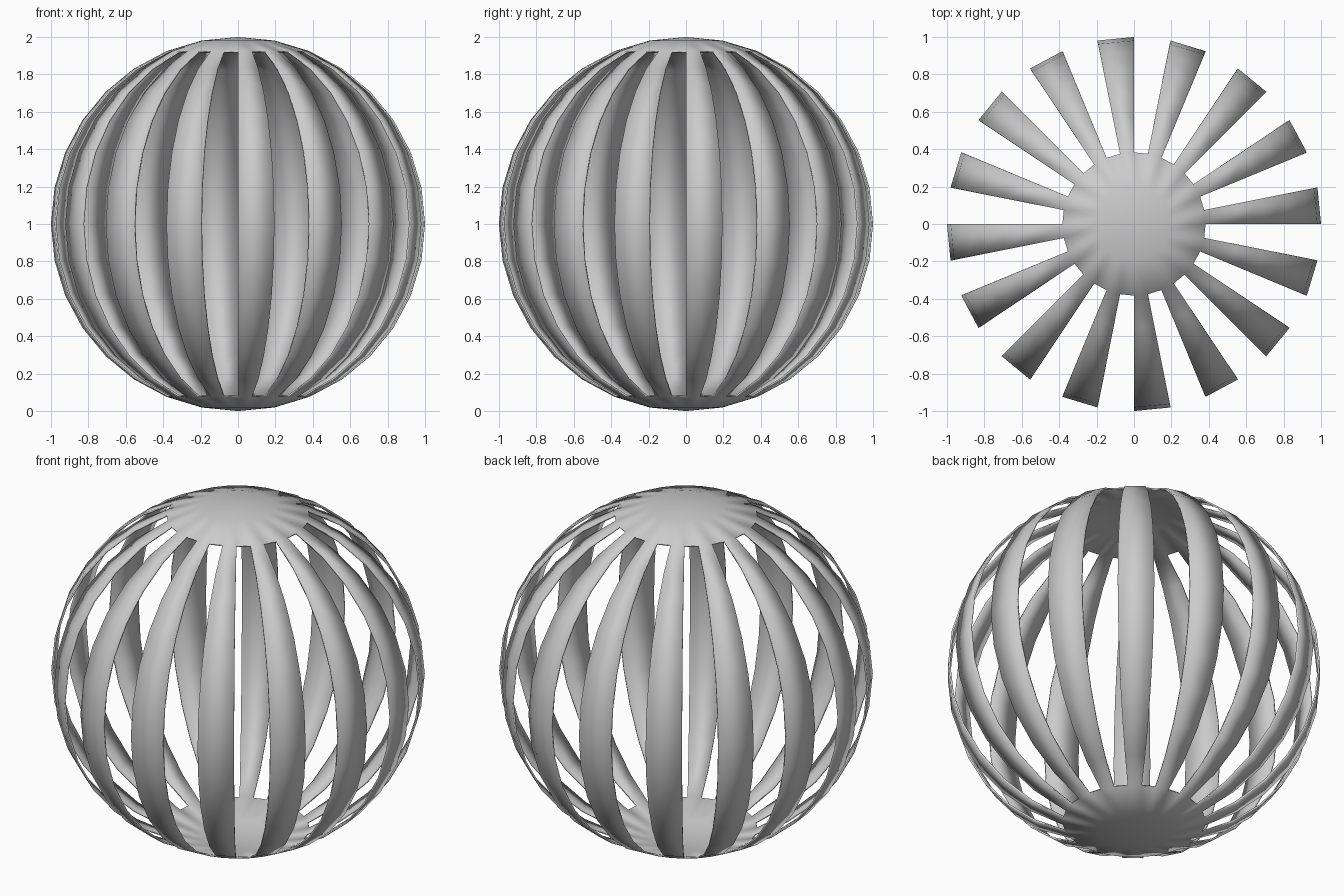
import bpy, bmesh, math

if "Cube" in bpy.data.objects:
    bpy.data.objects.remove(bpy.data.objects["Cube"])

SEG, RINGS, CAP_RINGS = 32, 16, 2

# Sphere with every second column of faces removed between the two caps
bm = bmesh.new()
bmesh.ops.create_uvsphere(bm, u_segments=SEG, v_segments=RINGS, radius=1.0)
cap_z = math.cos(math.pi * CAP_RINGS / RINGS)
gaps = []
for f in bm.faces:
    c = f.calc_center_median()
    column = int((math.atan2(c.y, c.x) % math.tau) / (math.tau / SEG))
    if abs(c.z) < cap_z and column % 2 == 1:
        gaps.append(f)
bmesh.ops.delete(bm, geom=gaps, context='FACES')
bmesh.ops.translate(bm, verts=bm.verts, vec=(0, 0, 1))
for f in bm.faces:
    f.smooth = True

mesh = bpy.data.meshes.new("slatted_sphere")
bm.to_mesh(mesh)
bm.free()
sphere = bpy.data.objects.new("slatted_sphere", mesh)
bpy.context.collection.objects.link(sphere)

# Thin inward shell thickness
shell = sphere.modifiers.new("shell", 'SOLIDIFY')
shell.thickness = 0.01
shell.offset = -1
